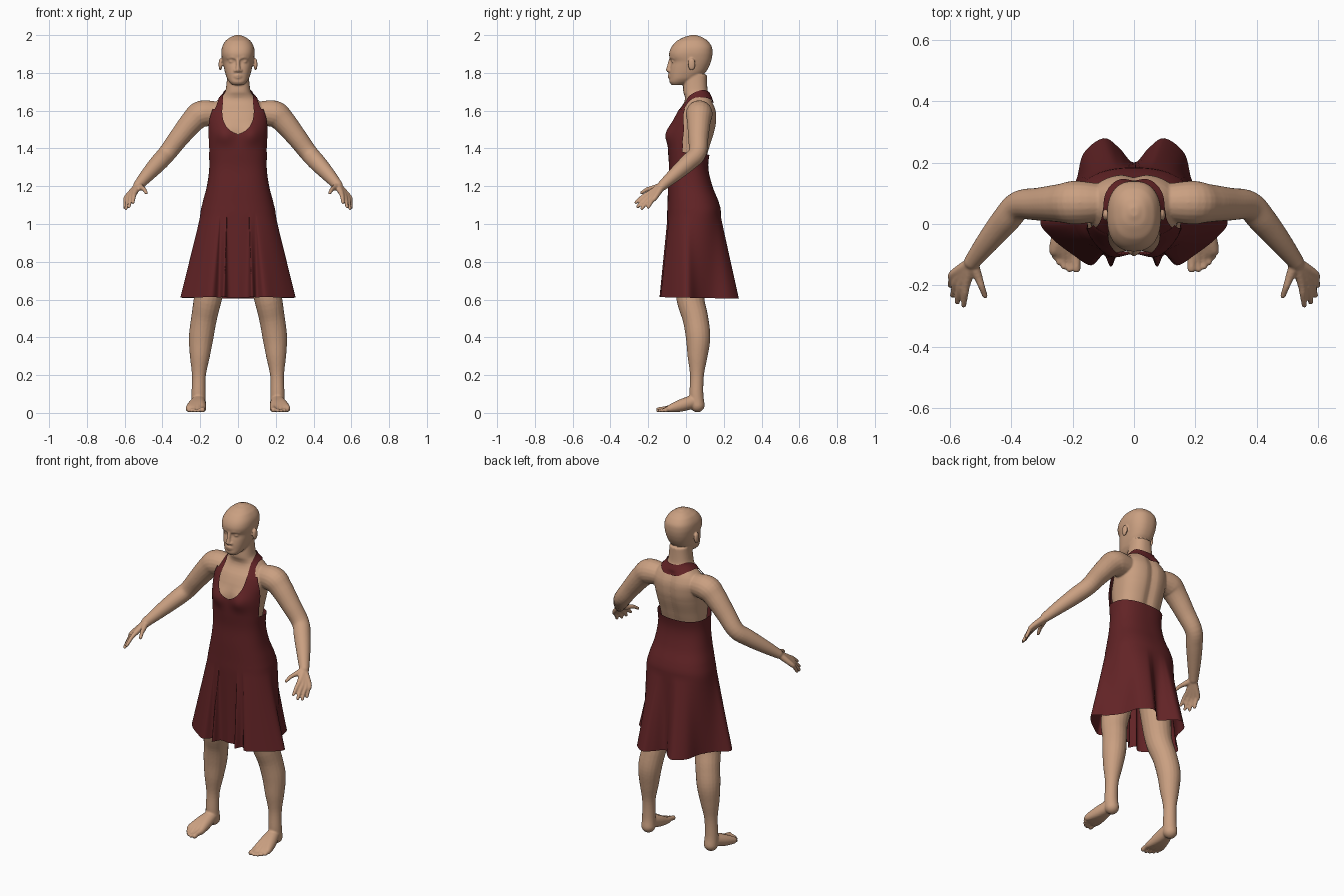
import bpy
import bmesh
from math import atan2, cos, sin, pi, exp, copysign
from mathutils import Vector, Matrix

cube = bpy.data.objects.get("Cube")
if cube:
    bpy.data.objects.remove(cube, do_unlink=True)

POWER = 2.4  # roundness of body cross-sections


def material(name, colour):
    mat = bpy.data.materials.new(name)
    mat.use_nodes = True
    mat.diffuse_color = (*colour, 1)
    mat.node_tree.nodes["Principled BSDF"].inputs["Base Color"].default_value = (*colour, 1)
    return mat


skin = material("skin", (0.59, 0.35, 0.22))
cloth = material("dark_red_cloth", (0.122, 0.017, 0.019))


def spline(points, t):
    """Smooth curve through tuples of any size, t counted in points."""
    last = len(points) - 1
    i = max(0, min(int(t), last - 1))
    u = t - i
    near = points[max(i - 1, 0)], points[i], points[i + 1], points[min(i + 2, last)]
    return [0.5 * (2 * q + (r - o) * u + (2 * o - 5 * q + 4 * r - s) * u * u
                   + (3 * q - o - 3 * r + s) * u ** 3) for o, q, r, s in zip(*near)]


def at_height(table, z):
    i = 0
    while i < len(table) - 2 and z > table[i + 1][0]:
        i += 1
    low, high = table[i][0], table[i + 1][0]
    return spline(table, i + (z - low) / (high - low))[1:]


def bust(x, z):
    return 0.022 * exp(-((abs(x) - 0.075) / 0.05) ** 2 - ((z - 1.47) / 0.05) ** 2)


def section(table, z, angle):
    """Point on a rounded cross-section given by half width, front and back."""
    width, front, back = at_height(table, z)
    c, s = cos(angle), sin(angle)
    x = width * copysign(abs(c) ** (2 / POWER), c)
    y = (front + back) / 2 + (back - front) / 2 * copysign(abs(s) ** (2 / POWER), s)
    if y < 0.03:
        y -= bust(x, z)
    return x, y


def loft(bm, rows, closed=True, caps=False):
    rings = [[bm.verts.new(p) for p in row] for row in rows]
    count = len(rings[0])
    for a, b in zip(rings, rings[1:]):
        for j in range(count if closed else count - 1):
            k = (j + 1) % count
            bm.faces.new((a[j], a[k], b[k], b[j]))
    if caps:
        bm.faces.new(rings[0])
        bm.faces.new(rings[-1])


def ball(bm, centre, size):
    bmesh.ops.create_icosphere(bm, subdivisions=3, radius=1,
                               matrix=Matrix.Translation(centre) @ Matrix.Diagonal((*size, 1)))


def tube(bm, points, side=1, steps=5):
    """Round limb through (x, y, z, radius) points with ball ends."""
    points = [(side * x, y, z, r) for x, y, z, r in points]
    path = [spline(points, i / steps) for i in range((len(points) - 1) * steps + 1)]
    centres = [Vector(p[:3]) for p in path]
    span = (centres[-1] - centres[0]).normalized()
    ref = Vector((0, 0, 1)) if abs(span.y) > 0.7 else Vector((0, 1, 0))
    rows = []
    for i, p in enumerate(path):
        along = centres[min(i + 1, len(path) - 1)] - centres[max(i - 1, 0)]
        across = along.cross(ref).normalized()
        up = across.cross(along).normalized()
        rows.append([centres[i] + p[3] * (across * cos(a) + up * sin(a))
                     for a in (2 * pi * j / 20 for j in range(20))])
    loft(bm, rows, caps=True)
    for end in (0, -1):
        ball(bm, centres[end], [path[end][3]] * 3)


def finish(bm, name, mat):
    bmesh.ops.recalc_face_normals(bm, faces=bm.faces)
    mesh = bpy.data.meshes.new(name)
    bm.to_mesh(mesh)
    bm.free()
    mesh.materials.append(mat)
    for poly in mesh.polygons:
        poly.use_smooth = True
    obj = bpy.data.objects.new(name, mesh)
    bpy.context.collection.objects.link(obj)
    return obj


def modify(obj, kind, **settings):
    mod = obj.modifiers.new(kind.title(), kind)
    for key, value in settings.items():
        setattr(mod, key, value)
    bpy.context.view_layer.objects.active = obj
    bpy.ops.object.modifier_apply(modifier=mod.name)


# Torso and head: height, half width, front, back
TORSO = [(0.86, .06, 0, .1), (0.9, .13, -.05, .14), (1, .17, -.07, .16), (1.1, .165, -.07, .15),
         (1.2, .14, -.07, .115), (1.3, .13, -.07, .1), (1.4, .135, -.08, .125), (1.5, .145, -.078, .155),
         (1.56, .15, -.06, .163), (1.6, .148, -.04, .16), (1.64, .125, -.012, .145),
         (1.67, .09, -.005, .13), (1.7, .067, -.015, .115), (1.79, .057, -.01, .11)]
HEAD = [(1.735, .03, -.075, -.02), (1.75, .045, -.087, .02), (1.77, .058, -.087, .06),
        (1.8, .068, -.087, .1), (1.83, .075, -.083, .12), (1.86, .081, -.077, .132),
        (1.885, .086, -.088, .138), (1.91, .088, -.088, .14), (1.94, .083, -.075, .136),
        (1.97, .066, -.048, .115), (1.99, .04, -.01, .085), (2.0, .014, .025, .055)]

body = bmesh.new()
for table, groove in ((TORSO, 0.012), (HEAD, 0)):
    rows = []
    for i in range(61):
        z = table[0][0] + (table[-1][0] - table[0][0]) * i / 60
        row = []
        for j in range(64):
            x, y = section(table, z, 2 * pi * j / 64)
            if y > 0.08 and z < 1.66:
                y -= groove * exp(-(x / 0.025) ** 2)  # spine hollow
            row.append((x, y, z))
        rows.append(row)
    loft(body, rows, caps=True)

ARM = [(.1, .07, 1.585, .06), (.19, .07, 1.583, .071), (.24, .068, 1.545, .063),
       (.31, .065, 1.46, .054), (.375, .06, 1.375, .048), (.42, .012, 1.325, .046),
       (.475, -.055, 1.265, .038), (.528, -.123, 1.205, .027)]
LEG = [(.1, .04, .92, .095), (.125, .03, .8, .088), (.157, .022, .62, .075), (.18, .05, .5, .068),
       (.195, .064, .4, .065), (.202, .061, .3, .053), (.207, .058, .2, .037), (.209, .055, .1, .037),
       (.208, .06, .042, .039)]
# Fingers: knuckle then tip
FINGERS = [((.508, -.175, 1.19), (.486, -.235, 1.165)), ((.547, -.195, 1.163), (.556, -.265, 1.113)),
           ((.563, -.19, 1.15), (.577, -.255, 1.092)), ((.578, -.18, 1.141), (.592, -.233, 1.083)),
           ((.59, -.163, 1.141), (.6, -.2, 1.088))]
# Toes: sideways position, tip, radius
TOES = [(.188, -.145, .014), (.21, -.148, .01), (.229, -.139, .01), (.245, -.125, .01), (.258, -.107, .01)]

for side in (1, -1):
    tube(body, ARM, side)
    tube(body, LEG, side)
    for knuckle, tip in FINGERS:
        middle = [(a + b) / 2 for a, b in zip(knuckle, tip)]
        middle[2] += 0.006
        tube(body, [(.528, -.125, 1.203, .02), (*knuckle, .014), (*middle, .011), (*tip, .009)], side)
    for x, tip, r in TOES:
        tube(body, [(.208, .04, .06, .036), (x * .5 + .106, -.03, .038, .032),
                    (x, -.085, .023, .02), (x, (tip - .095) / 2, r + .006, r),
                    (x, tip, r + .002, r)], side)
    # Face details and ears
    ball(body, (side * .093, .03, 1.845), (.01, .02, .033))
    ball(body, (side * .033, -.064, 1.86), (.016, .013, .01))
    ball(body, (side * .014, -.086, 1.811), (.009, .011, .008))
    tube(body, [(.012, -.08, 1.879, .008), (.03, -.077, 1.884, .009), (.052, -.062, 1.878, .008)], side)
tube(body, [(0, -.08, 1.875, .009), (0, -.088, 1.845, .01), (0, -.094, 1.815, .012)])
for z, y in ((1.787, -.09), (1.775, -.088)):  # lips
    tube(body, [(-.023, -.08, 1.781, .005), (0, y, z, .007), (.023, -.08, 1.781, .005)])

figure = finish(body, "body", skin)
modify(figure, "REMESH", mode="VOXEL", voxel_size=0.005, use_smooth_shade=True)
modify(figure, "SMOOTH", factor=0.5, iterations=3)

# Dress: height, half width, front, back; then half the hem outline
DRESS = [(1.05, .2, -.1, .185), (1.1, .19, -.098, .178), (1.2, .165, -.095, .14),
         (1.3, .152, -.09, .118), (1.385, .155, -.095, .128), (1.45, .16, -.095, .15),
         (1.5, .162, -.09, .16), (1.55, .165, -.075, .168), (1.6, .16, -.052, .17), (1.64, .135, -.025, .15)]
HEM = [(0, -.1), (.05, -.095), (.075, -.14), (.1, -.1), (.14, -.135), (.2, -.1), (.27, -.045),
       (.305, .01), (.24, .065), (.19, .14), (.165, .23), (.1, .28), (.05, .25), (0, .2)]
TOP, BOTTOM = 1.05, 0.61

outline = HEM + [(-x, y) for x, y in HEM[-2:0:-1]] + [HEM[0]]
hem = [spline(outline, i / 5) for i in range((len(outline) - 1) * 5)]
angles = [atan2((y - .05) / .19, x / .3) for x, y in hem]

rows = []
for i in range(20):  # skirt
    t = 1 - i / 20
    z = BOTTOM + (TOP - BOTTOM) * i / 20
    row = []
    for (hx, hy), a in zip(hem, angles):
        x, y = section(DRESS, TOP, a)
        row.append((x + (hx - x) * t, y + (hy - y) * t, z - 0.02 * t * hy))
    rows.append(row)
for i in range(19):  # bodice, lower at the back
    row = []
    for a in angles:
        z = TOP + (0.328 - 0.012 * sin(a)) * i / 18
        row.append((*section(DRESS, z, a), z))
    rows.append(row)
dress = bmesh.new()
loft(dress, rows)

# Bodice front with scooped neck: height, inner edge, outer edge
NECK = [(1.33, 0, .146), (1.4, 0, .152), (1.44, 0, .154), (1.475, 0, .156), (1.487, .03, .156),
        (1.51, .058, .156), (1.55, .078, .152), (1.6, .084, .138), (1.63, .083, .125)]
front = bmesh.new()
for side in (1, -1):
    rows = []
    for i in range(41):
        z = 1.33 + 0.28 * i / 40
        inner, outer = at_height(NECK, z)
        inner = max(inner, 0)
        width, near, far = at_height(DRESS, z)
        row = []
        for j in range(13):
            x = inner + (outer - inner) * j / 12
            bulge = (1 - min(x / width, 1) ** POWER) ** (1 / POWER)
            y = (near + far) / 2 - (far - near) / 2 * bulge - bust(x, z)
            row.append((side * x, y, z))
        rows.append(row)
    loft(front, rows, closed=False)

# Halter straps meeting behind the neck: inner point, outer point
STRAP = [(.084, -.04, 1.595, .14, -.03, 1.595), (.082, -.01, 1.65, .118, 0, 1.65),
         (.074, .04, 1.69, .108, .045, 1.675), (.064, .085, 1.71, .095, .1, 1.672),
         (.035, .115, 1.7, .05, .15, 1.65), (0, .12, 1.695, 0, .155, 1.645)]
strap = bmesh.new()
for side in (1, -1):
    rows = []
    for i in range(31):
        p = spline(STRAP, i / 6)
        a, b = Vector((side * p[0], *p[1:3])), Vector((side * p[3], *p[4:]))
        rows.append([a.lerp(b, j / 8) for j in range(9)])
    loft(strap, rows, closed=False)

for bm, name, mode in ((dress, "dress", "OUTSIDE"), (front, "bodice_front", "OUTSIDE"),
                       (strap, "halter_strap", "ABOVE_SURFACE")):
    bmesh.ops.remove_doubles(bm, verts=bm.verts, dist=0.0004)
    modify(finish(bm, name, cloth), "SHRINKWRAP", target=figure, wrap_mode=mode, offset=0.007)
